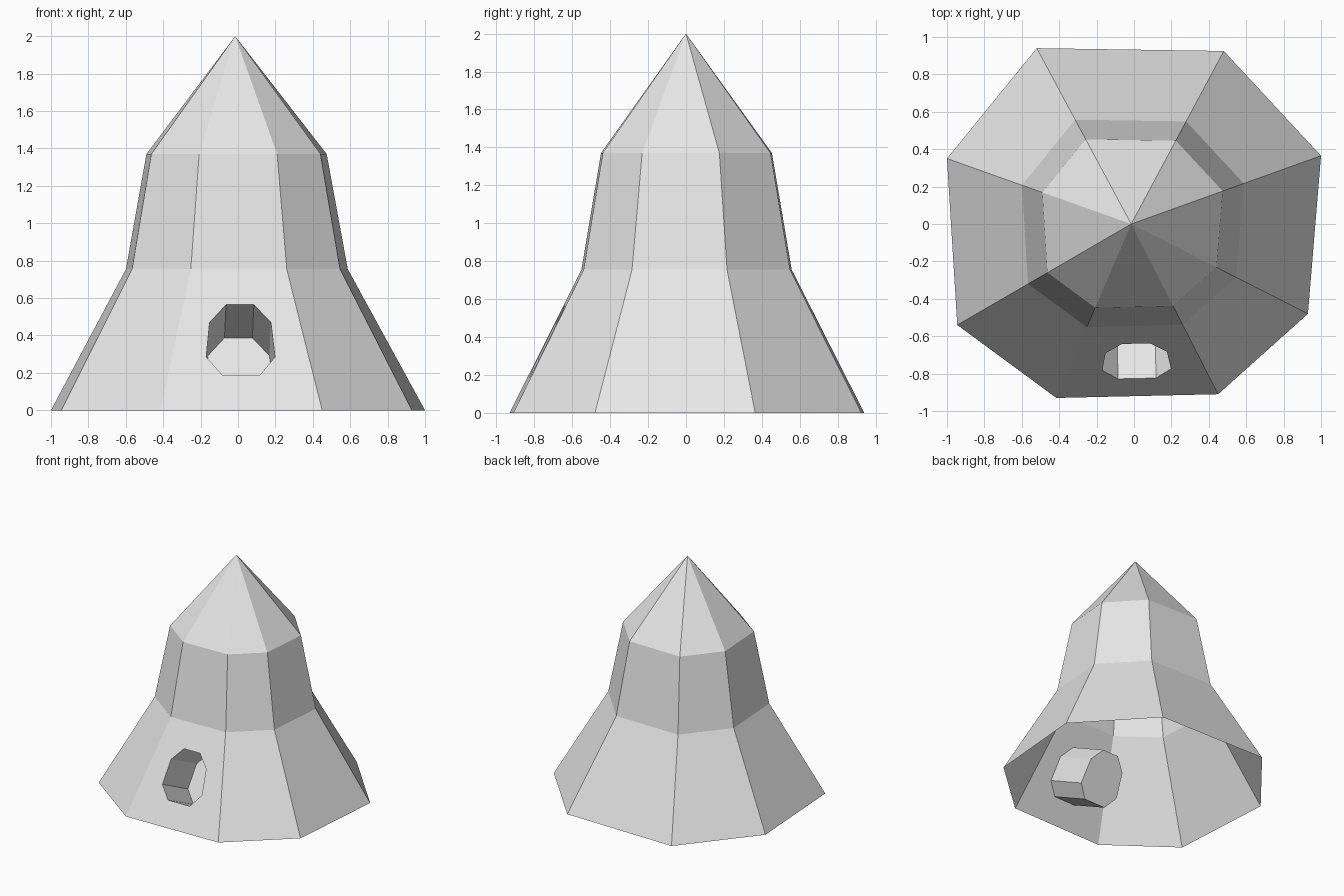
import bpy
import bmesh
from mathutils import Vector
from mathutils.geometry import intersect_line_plane

cube = bpy.data.objects.get("Cube")
if cube:
    bpy.data.objects.remove(cube, do_unlink=True)

# Single plain grey
grey = bpy.data.materials.new("light_grey")
grey.use_nodes = True
grey.diffuse_color = (0.8, 0.8, 0.8, 1)
grey.node_tree.nodes["Principled BSDF"].inputs["Base Color"].default_value = grey.diffuse_color

APEX = Vector((-0.015, 0, 2))
# Uneven eight-sided footprint; the first side is the front
FOOTPRINT = [(-0.415, -0.93), (0.45, -0.91), (0.93, -0.48), (1, 0.365),
             (0.48, 0.925), (-0.52, 0.94), (-1, 0.35), (-0.945, -0.54)]
LEVELS = [(0, 1), (0.755, 0.593), (1.37, 0.482)]   # height, footprint scale
# Hole outline on the front side, as x and z
HOLE = [(-0.064, 0.565), (0.085, 0.565), (0.176, 0.47), (0.198, 0.285),
        (0.118, 0.19), (-0.085, 0.19), (-0.17, 0.285), (-0.152, 0.47)]
DEPTH = 0.4

bm = bmesh.new()


def join_rings(a, b, skip=()):
    """Quads between two equal rings of vertices."""
    n = len(a)
    for i in range(n):
        if i not in skip:
            j = (i + 1) % n
            bm.faces.new((a[i], a[j], b[j], b[i]))


# Tapering walls, open underneath, leaving the lower front side for the hole
rings = []
for z, s in LEVELS:
    rings.append([bm.verts.new((APEX.x + (x - APEX.x) * s, y * s, z))
                  for x, y in FOOTPRINT])
join_rings(rings[0], rings[1], skip=(0,))
join_rings(rings[1], rings[2])

# Pointed tip
tip = bm.verts.new(APEX)
top = rings[-1]
for i in range(len(top)):
    bm.faces.new((top[i], top[(i + 1) % len(top)], tip))

# Hole outline projected onto the sloping front side
corner = rings[0][0].co
along = rings[0][1].co - corner
normal = along.cross(rings[1][0].co - corner).normalized()
mouth = []
for x, z in HOLE:
    hit = intersect_line_plane(Vector((x, -3, z)), Vector((x, 3, z)), corner, normal)
    mouth.append(bm.verts.new(hit))

# Blind tunnel sunk square to the front side, closed at its inner end
end = [bm.verts.new(v.co - normal * DEPTH) for v in mouth]
join_rings(mouth, end)
bm.faces.new(end)

# Front side filled around the hole
border = [rings[0][0], rings[0][1], rings[1][1], rings[1][0]]
edges = []
for loop in (border, mouth):
    for i, v in enumerate(loop):
        w = loop[(i + 1) % len(loop)]
        edges.append(bm.edges.get((v, w)) or bm.edges.new((v, w)))
bmesh.ops.triangle_fill(bm, use_beauty=True, use_dissolve=False,
                        edges=edges, normal=normal)

bmesh.ops.recalc_face_normals(bm, faces=bm.faces[:])
if sum(f.normal.z for f in bm.faces if tip in f.verts) < 0:
    bmesh.ops.reverse_faces(bm, faces=bm.faces[:])

mesh = bpy.data.meshes.new("pointed_shell")
bm.to_mesh(mesh)
bm.free()
mesh.materials.append(grey)
shell = bpy.data.objects.new("pointed_shell", mesh)
bpy.context.collection.objects.link(shell)
